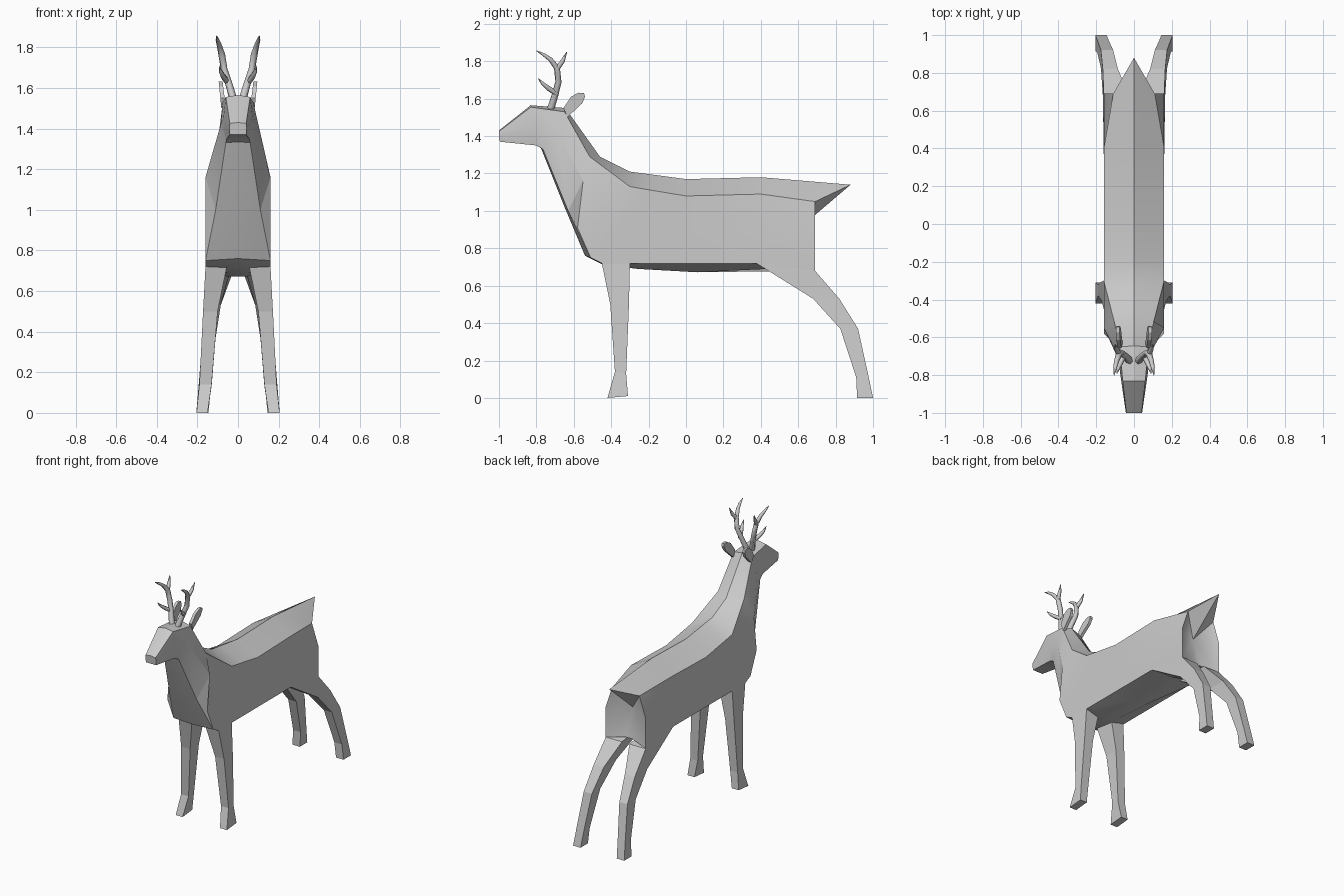
import bpy, bmesh
from math import radians

if "Cube" in bpy.data.objects:
    bpy.data.objects.remove(bpy.data.objects["Cube"])


def finish(name, bm, mirror=False, smooth=False):
    bmesh.ops.remove_doubles(bm, verts=bm.verts, dist=0.0005)
    bmesh.ops.recalc_face_normals(bm, faces=bm.faces)
    me = bpy.data.meshes.new(name)
    bm.to_mesh(me)
    bm.free()
    ob = bpy.data.objects.new(name, me)
    bpy.context.collection.objects.link(ob)
    if mirror:
        ob.modifiers.new("Mirror", 'MIRROR').use_mirror_merge = False
    if smooth:
        bpy.ops.object.select_all(action='DESELECT')
        bpy.context.view_layer.objects.active = ob
        ob.select_set(True)
        bpy.ops.object.shade_smooth_by_angle(angle=radians(25))
    return ob


def loft(bm, rings, end_point=None):
    """Skin closed rings; cap the start flat, the end flat or to a point."""
    vs = [[bm.verts.new(p) for p in r] for r in rings]
    n = len(vs[0])
    for a, b in zip(vs, vs[1:]):
        for i in range(n):
            j = (i + 1) % n
            bm.faces.new((a[i], a[j], b[j], b[i]))
    bm.faces.new(vs[0])
    if end_point:
        tip = bm.verts.new(end_point)
        for i in range(n):
            bm.faces.new((vs[-1][i], vs[-1][(i + 1) % n], tip))
    else:
        bm.faces.new(vs[-1])


# Body, neck and head: five rails from muzzle to rump
ridge = [(0, -1, 1.43), (0, -.83, 1.565), (0, -.645, 1.55), (0, -.46, 1.29), (0, -.30, 1.21),
         (0, -.2, 1.197), (0, 0, 1.17), (0, .4, 1.18), (0, .88, 1.14)]
edge = [(.04, -1, 1.425), (.06, -.83, 1.555), (.075, -.65, 1.53), (.105, -.515, 1.29), (.16, -.30, 1.13),
        (.16, -.2, 1.113), (.16, 0, 1.08), (.16, .4, 1.09), (.11, .69, 1.05)]
side = [(.043, -1, 1.40), (.072, -.80, 1.45), (.085, -.69, 1.42), (.16, -.55, 1.16), (.16, -.58, .91),
        (.16, -.45, .85), (.16, 0, .88), (.16, .4, .9), (.16, .69, .9)]
low = [(.04, -.995, 1.37), (.055, -.80, 1.35), (.06, -.765, 1.33), (.11, -.63, 1.0), (.16, -.51, .75),
       (.16, -.45, .72), (.16, -.26, .72), (.16, .36, .72), (.16, .69, .68)]
keel = [(0, -.995, 1.37), (0, -.80, 1.35), (0, -.775, 1.335), (0, -.645, 1.01), (0, -.54, .76),
        (.05, -.45, .715), (.05, -.26, .69), (.05, .06, .672), (.03, .65, .70)]
rings = []
for half in zip(ridge, edge, side, low, keel):
    rings.append(list(half) + [(-x, y, z) for x, y, z in reversed(half)])
bm = bmesh.new()
loft(bm, rings, end_point=(0, .61, .91))
bmesh.ops.remove_doubles(bm, verts=bm.verts, dist=0.0005)
finish("body", bm, smooth=True)


# Legs: (inner x, outer x, front y, front z, back y, back z)
def leg(name, stations):
    bm = bmesh.new()
    loft(bm, [[(xi, yf, zf), (xo, yf, zf), (xo, yb, zb), (xi, yb, zb)]
              for xi, xo, yf, zf, yb, zb in stations])
    finish(name, bm, mirror=True)


leg("front_legs", [(.055, .16, -.45, .72, -.30, .72), (.10, .172, -.405, .50, -.305, .50),
                   (.13, .19, -.38, .14, -.32, .13), (.15, .205, -.42, 0, -.31, .01)])
leg("hind_legs", [(.03, .16, .36, .73, .69, .68), (.085, .165, .68, .53, .82, .53),
                  (.11, .175, .825, .37, .92, .37), (.135, .195, .91, .11, .975, .12),
                  (.145, .205, .915, 0, 1.0, 0)])

# Ears: thin leaf shapes, cupped outward
bm = bmesh.new()
leaf = [(-.635, 1.50), (-.555, 1.575), (-.54, 1.61), (-.545, 1.63), (-.575, 1.632), (-.615, 1.61), (-.655, 1.55)]
loft(bm, [[(.06 + .12 * (z - 1.5), y, z) for y, z in leaf],
          [(.082 + .10 * (z - 1.5), y, z) for y, z in leaf]])
finish("ears", bm, mirror=True)

# Antlers: main beam with brow and rear tines, as tapering tubes
cu = bpy.data.curves.new("antlers", 'CURVE')
cu.dimensions = '3D'
cu.bevel_depth = 1.0
cu.bevel_resolution = 1
cu.use_fill_caps = True
for path in [
    [(.022, -.725, 1.54, .02), (.045, -.70, 1.62, .018), (.068, -.682, 1.69, .017),
     (.08, -.69, 1.765, .017), (.092, -.725, 1.81, .013), (.10, -.76, 1.835, .010), (.105, -.80, 1.857, .002)],
    [(.05, -.69, 1.625, .014), (.072, -.735, 1.655, .014), (.085, -.765, 1.68, .010), (.09, -.79, 1.708, .002)],
    [(.08, -.69, 1.76, .015), (.092, -.66, 1.80, .012), (.10, -.637, 1.85, .002)],
]:
    sp = cu.splines.new('POLY')
    sp.points.add(len(path) - 1)
    for p, (x, y, z, r) in zip(sp.points, path):
        p.co = (x, y, z, 1)
        p.radius = r
antlers = bpy.data.objects.new("antlers", cu)
bpy.context.collection.objects.link(antlers)
antlers.modifiers.new("Mirror", 'MIRROR').use_mirror_merge = False
